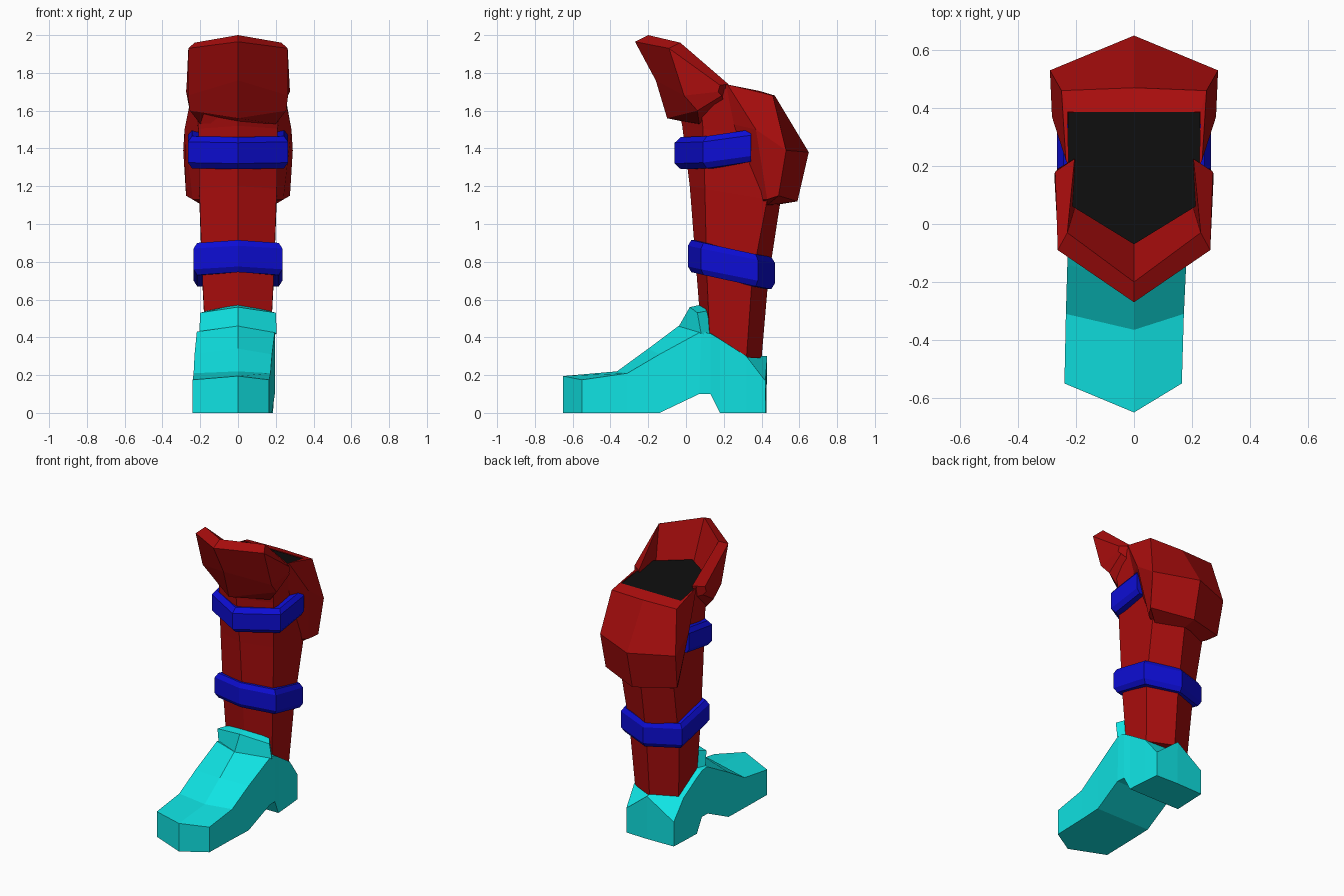
import bpy, bmesh

if "Cube" in bpy.data.objects:
    bpy.data.objects.remove(bpy.data.objects["Cube"])


def material(name, rgb):
    m = bpy.data.materials.new(name)
    m.diffuse_color = (*rgb, 1)
    m.use_nodes = True
    m.node_tree.nodes["Principled BSDF"].inputs["Base Color"].default_value = m.diffuse_color
    return m


RED = material("red", (0.40, 0.004, 0.004))
BLUE = material("blue", (0.004, 0.004, 0.66))
CYAN = material("cyan", (0.005, 0.77, 0.77))
BLACK = material("black", (0.004, 0.004, 0.004))


def finish(name, bm, mat):
    bmesh.ops.recalc_face_normals(bm, faces=bm.faces)
    me = bpy.data.meshes.new(name)
    bm.to_mesh(me)
    bm.free()
    me.materials.append(mat)
    ob = bpy.data.objects.new(name, me)
    bpy.context.collection.objects.link(ob)
    return ob


def loft(name, sections, mat, ring=False, tube=True):
    """Skin a row of equal-length sections; ring joins last to first, tube closes each section."""
    bm = bmesh.new()
    rows = [[bm.verts.new(p) for p in s] for s in sections]
    n = len(rows[0])
    pairs = list(zip(rows, rows[1:])) + ([(rows[-1], rows[0])] if ring else [])
    for a, b in pairs:
        for i in range(n if tube else n - 1):
            j = (i + 1) % n
            bm.faces.new((a[i], a[j], b[j], b[i]))
    if tube and not ring:
        for r in (rows[0], rows[-1]):
            if n == 6:
                bm.faces.new(r[:4])
                bm.faces.new((r[0], r[3], r[4], r[5]))
            else:
                bm.faces.new(r)
    return finish(name, bm, mat)


def flip(p):
    return (-p[0], p[1], p[2])


def both_sides(half):
    """Half path of sections starting at the centre -> full left-to-right path."""
    return [[flip(p) for p in s] for s in half[:0:-1]] + half


def hexagon(w, yf, y1, y2, yb, zf, zb):
    def z(y):
        return zf + (zb - zf) * (y - yf) / (yb - yf)
    right = [(w, y1, z(y1)), (w, y2, z(y2))]
    return [(0, yf, zf)] + right + [(0, yb, zb)] + [flip(p) for p in right[::-1]]


# Shin shaft
top = hexagon(0.228, -0.07, 0.07, 0.385, 0.39, 1.75, 1.695)
loft("shin", [
    hexagon(0.168, 0.09, 0.13, 0.32, 0.40, 0.30, 0.29),
    hexagon(0.19, 0.055, 0.11, 0.35, 0.435, 0.75, 0.70),
    hexagon(0.205, 0.02, 0.10, 0.43, 0.50, 1.20, 1.12),
    hexagon(0.21, -0.02, 0.09, 0.43, 0.48, 1.52, 1.45),
    top], RED)

# Dark opening at the top
bm = bmesh.new()
bm.faces.new([bm.verts.new((x, y, z + 0.006)) for x, y, z in top])
finish("top_opening", bm, BLACK)

# Calf guard: rows from rim to lower edge, half points run centre to front edge
calf = [
    [(0, .387, 1.705), (.23, .387, 1.705), (.225, .20, 1.735), (.215, .19, 1.73)],
    [(0, .47, 1.68), (.25, .46, 1.68), (.235, .22, 1.738), (.21, .19, 1.72)],
    [(0, .65, 1.38), (.29, .53, 1.39), (.283, .37, 1.50), (.205, .24, 1.53)],
    [(0, .59, 1.12), (.275, .49, 1.15), (.24, .43, 1.13), (.195, .40, 1.13)],
    [(0, .47, 1.10), (.19, .43, 1.10), (.19, .42, 1.12), (.19, .40, 1.12)],
]
loft("calf_guard", [[flip(p) for p in r[:0:-1]] + r for r in calf], RED, tube=False)

# Knee guard: section runs outer top, outer middle, outer bottom, inner bottom, inner top
knee = [
    [(0, -.27, 1.965), (0, -.16, 1.76), (0, -.10, 1.56), (0, 0, 1.54), (0, -.20, 2.0)],
    [(.263, -.09, 1.93), (.265, -.01, 1.68), (.255, .06, 1.60), (.20, .07, 1.53), (.23, -.03, 1.96)],
    [(.272, .18, 1.735), (.275, .17, 1.70), (.265, .19, 1.68), (.20, .20, 1.65), (.205, .225, 1.74)],
]
loft("knee_guard", both_sides(knee), RED)


# Straps: chamfered band along outer path points
def strap(name, half, cy, closed):
    def section(x, y, z):
        ix, iy = x * 0.75, cy + (y - cy) * 0.75
        ox, oy = x * 0.92, cy + (y - cy) * 0.92
        return [(ix, iy, z - .085), (ox, oy, z - .085), (x, y, z - .055),
                (x, y, z + .055), (ox, oy, z + .085), (ix, iy, z + .085)]
    path = both_sides([[p] for p in half])
    if closed:
        path = path[1:]
    loft(name, [section(*s[0]) for s in path], BLUE, ring=closed)


strap("lower_strap", [(0, .01, .83), (.235, .08, .815), (.235, .38, .755), (0, .47, .74)], .24, True)
strap("upper_strap", [(0, -.06, 1.375), (.265, .09, 1.38), (.265, .345, 1.415)], .345, False)

# Boot: centre y, centre z, side y, side z, bottom y, centre bottom y, bottom z, left x, right x
boot = [
    (-.65, .195, -.55, .175, -.55, -.65, 0, -.24, .165),
    (-.365, .22, -.31, .21, -.31, -.31, 0, -.235, .172),
    (-.20, .34, -.14, .31, -.14, -.14, 0, -.23, .18),
    (-.04, .46, .08, .43, .07, .07, .10, -.218, .195),
    (.12, .45, .13, .42, .13, .13, .10, -.214, .192),
    (.18, .40, .18, .39, .18, .18, 0, -.21, .185),
    (.32, .31, .32, .30, .32, .32, 0, -.205, .175),
    (.43, .30, .42, .17, .42, .425, 0, -.20, .165),
]
loft("boot", [[(0, yc, zc), (r, ys, zs), (r, yb, zb), (0, ycb, zb), (l, yb, zb), (l, ys, zs)]
              for yc, zc, ys, zs, yb, ycb, zb, l, r in boot], CYAN)

# Boot collar
collar = [
    [(0, -.04, .455), (0, .02, .56), (0, .09, .575), (0, .11, .43)],
    [(.205, .08, .42), (.20, .06, .53), (.165, .11, .54), (.165, .14, .40)],
]
loft("boot_collar", both_sides(collar), CYAN)
